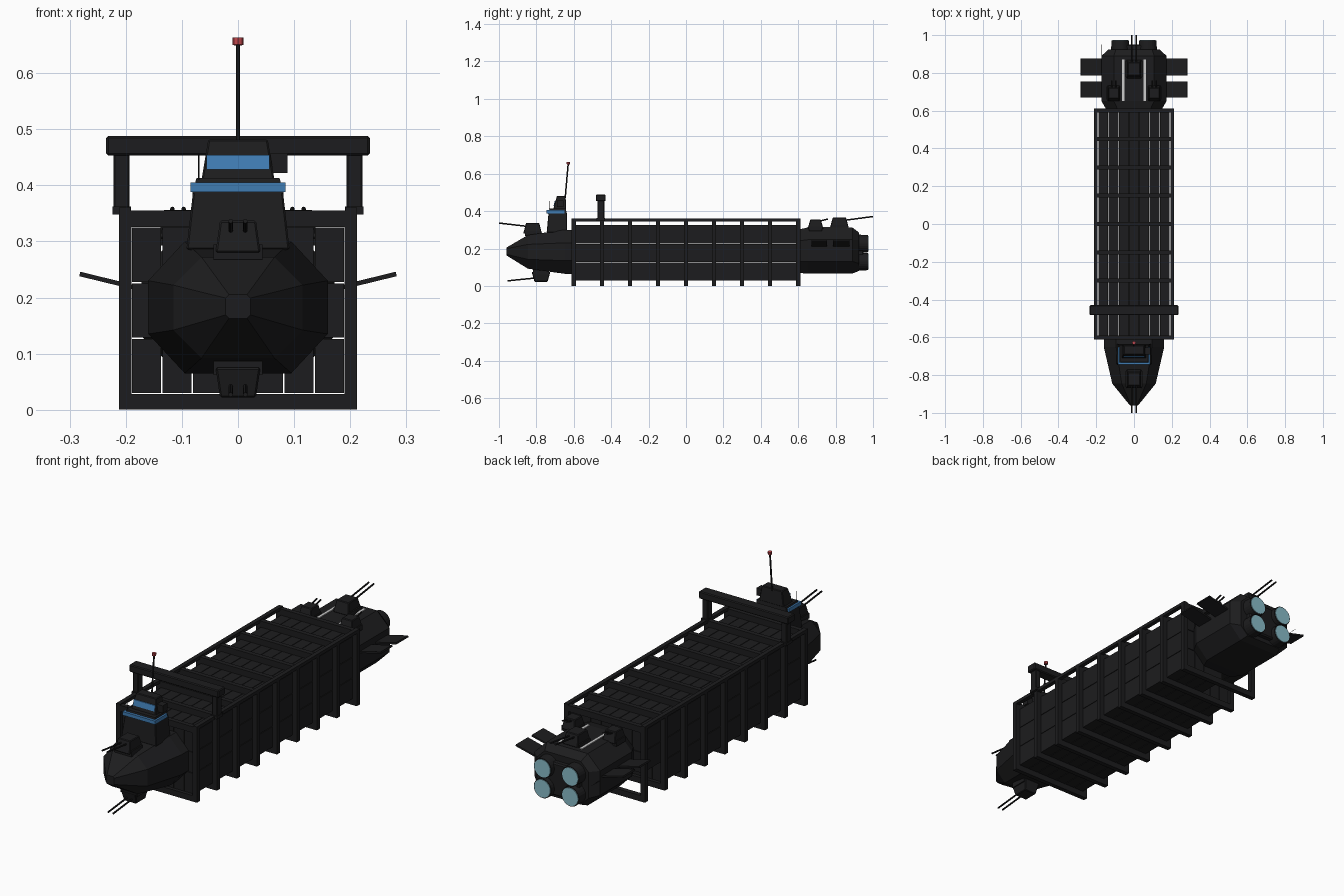
import bpy, bmesh
from mathutils import Vector, Matrix

if "Cube" in bpy.data.objects:
    bpy.data.objects.remove(bpy.data.objects["Cube"])


def material(name, col):
    m = bpy.data.materials.new(name)
    m.diffuse_color = (*col, 1)
    m.use_nodes = True
    m.node_tree.nodes["Principled BSDF"].inputs["Base Color"].default_value = m.diffuse_color
    return m


DARK = material("dark_hull", (0.012, 0.012, 0.013))
BLUE = material("window_blue", (0.05, 0.2, 0.45))
CYAN = material("engine_glow", (0.25, 0.5, 0.58))
RED = material("beacon_red", (0.5, 0.06, 0.07))
PALE = material("pale_stripe", (0.75, 0.75, 0.75))


def finish(name, bm, mat=DARK, bevel=0):
    bmesh.ops.recalc_face_normals(bm, faces=bm.faces)
    me = bpy.data.meshes.new(name)
    bm.to_mesh(me)
    bm.free()
    me.materials.append(mat)
    ob = bpy.data.objects.new(name, me)
    bpy.context.collection.objects.link(ob)
    if bevel:
        b = ob.modifiers.new("bevel", 'BEVEL')
        b.width, b.segments = bevel, 1
    return ob


def bridge(bm, rings):
    vs = [[bm.verts.new(p) for p in r] for r in rings]
    n = len(vs[0])
    for a, b in zip(vs, vs[1:]):
        for i in range(n):
            bm.faces.new((a[i], a[(i + 1) % n], b[(i + 1) % n], b[i]))
    bm.faces.new(vs[0])
    bm.faces.new(vs[-1])


def add_box(bm, x0, x1, y0, y1, z0, z1, ix=0, iy0=0, iy1=0):
    # box whose top can be inset to make a tapered block
    bridge(bm, [[(x0, y0, z0), (x1, y0, z0), (x1, y1, z0), (x0, y1, z0)],
                [(x0 + ix, y0 + iy0, z1), (x1 - ix, y0 + iy0, z1),
                 (x1 - ix, y1 - iy1, z1), (x0 + ix, y1 - iy1, z1)]])


def box(name, *dims, mat=DARK, bevel=0):
    bm = bmesh.new()
    add_box(bm, *dims)
    return finish(name, bm, mat, bevel)


def rod(name, p, q, r, mat=DARK, sides=8, r2=None):
    p, q = Vector(p), Vector(q)
    bm = bmesh.new()
    rot = (q - p).to_track_quat('Z', 'Y').to_matrix().to_4x4()
    bmesh.ops.create_cone(bm, cap_ends=True, segments=sides, radius1=r,
                          radius2=r if r2 is None else r2, depth=(q - p).length,
                          matrix=Matrix.Translation((p + q) / 2) @ rot)
    return finish(name, bm, mat)


def octagon_hull(name, sections):
    # sections: y, half width, bottom, top, chamfer x, chamfer z
    bm = bmesh.new()
    bridge(bm, [[(w - c, y, lo), (w, y, lo + d), (w, y, hi - d), (w - c, y, hi),
                 (c - w, y, hi), (-w, y, hi - d), (-w, y, lo + d), (c - w, y, lo)]
                for y, w, lo, hi, c, d in sections])
    return finish(name, bm)


# nose and rear hulls
octagon_hull("nose_hull", [(-0.96, 0.022, 0.163, 0.205, 0.006, 0.006),
                           (-0.845, 0.115, 0.092, 0.272, 0.05, 0.05),
                           (-0.65, 0.16, 0.065, 0.30, 0.065, 0.07),
                           (-0.60, 0.16, 0.065, 0.30, 0.065, 0.07)])
octagon_hull("rear_hull", [(0.595, 0.14, 0.07, 0.30, 0.06, 0.06),
                           (0.65, 0.172, 0.066, 0.312, 0.065, 0.065),
                           (0.89, 0.172, 0.066, 0.312, 0.065, 0.065),
                           (0.925, 0.135, 0.08, 0.285, 0.04, 0.04)])

# frame rings around the cargo
OUT, INN, TOP = 0.212, 0.19, 0.355
bm = bmesh.new()
ribs = [-0.6 + 0.15 * i for i in range(9)]
for y in ribs:
    a, b = y - 0.011, y + 0.011
    for s in (-1, 1):
        x0, x1 = sorted((s * INN, s * OUT))
        add_box(bm, x0, x1, a, b, 0, TOP)
    add_box(bm, -INN, INN, a, b, 0, 0.028)
    add_box(bm, -INN, INN, a, b, 0.326, TOP)
finish("cargo_frames", bm)
for s, side in ((-1, "left"), (1, "right")):
    x0, x1 = sorted((s * 0.192, s * OUT))
    box(side + "_top_rail", x0, x1, -0.611, 0.611, 0.345, 0.36)

# stacked containers, seven across, three high, one gap in the last bay
bm = bmesh.new()
W, H = 0.38 / 7, 0.298 / 3
for bay in range(8):
    y = ribs[bay]
    for col in range(7):
        for row in range(3):
            if bay == 7 and row == 0 and col < 3:
                continue
            x, z = -0.19 + col * W, 0.028 + row * H
            add_box(bm, x + 0.0014, x + W - 0.0014, y + 0.003, y + 0.147,
                    z + 0.0014, z + H - 0.0014)
finish("containers", bm)
box("central_spine", -0.075, 0.075, -0.6, 0.6, 0.13, 0.223)

# loading gantry over the cargo
for s, side in ((-1, "left"), (1, "right")):
    x0, x1 = sorted((s * 0.193, s * 0.222))
    box(side + "_gantry_leg", x0, x1, -0.473, -0.437, 0.35, 0.46, bevel=0.003)
    box(side + "_gantry_foot", x0 - 0.002, x1 + 0.002, -0.478, -0.432, 0.348, 0.362)
box("gantry_beam", -0.235, 0.235, -0.482, -0.43, 0.453, 0.488, bevel=0.004)

# bridge tower
box("bridge_base", -0.092, 0.092, -0.745, -0.635, 0.285, 0.39, 0.012, 0.01, 0.0, bevel=0.003)
box("lower_window", -0.085, 0.085, -0.745, -0.65, 0.388, 0.405, mat=BLUE)
box("bridge_deck", -0.082, 0.082, -0.738, -0.638, 0.385, 0.413, 0.008, 0.008, 0.004)
box("bridge_cabin", -0.065, 0.065, -0.71, -0.64, 0.41, 0.482, 0.012, 0.02, 0.004, bevel=0.003)
box("upper_window", -0.056, 0.056, -0.708, -0.68, 0.428, 0.454, 0, 0.006, 0, mat=BLUE)
box("sensor_box", 0.055, 0.088, -0.69, -0.655, 0.422, 0.457)
rod("mast", (0, -0.646, 0.47), (0, -0.63, 0.652), 0.004)
rod("mast_beacon", (0, -0.63, 0.65), (0, -0.629, 0.663), 0.0095, RED)
rod("whip_antenna", (-0.07, -0.732, 0.41), (-0.07, -0.732, 0.455), 0.001, sides=4)


# gun turrets with paired barrels
def turret(name, x, y0, y1, z0, z1, hw, start, end, gap=0.013):
    flip = z1 < z0
    box(name + "_ring", x - hw * 1.1, x + hw * 1.1, y0 + 0.008, y1 - 0.008,
        z0 + (0.012 if flip else -0.012), z0 + (z1 - z0) * 0.25)
    box(name + "_body", x - hw, x + hw, y0, y1, z0, z1, hw * 0.2, 0.015, 0.015, bevel=0.003)
    for s in (-1, 1):
        rod(f"{name}_barrel", (x + s * gap, *start), (x + s * gap, *end), 0.004)


turret("nose_turret", 0, -0.87, -0.77, 0.28, 0.337, 0.04, (-0.82, 0.315), (-0.9995, 0.336))
turret("belly_turret", 0, -0.825, -0.725, 0.075, 0.022, 0.04, (-0.79, 0.044), (-0.955, 0.027))
turret("rear_turret", 0, 0.77, 0.87, 0.312, 0.367, 0.04, (0.82, 0.347), (0.9995, 0.371))
for s, side in ((-1, "left"), (1, "right")):
    turret(side + "_stern_turret", s * 0.107, 0.65, 0.735, 0.305, 0.356, 0.034,
           (0.69, 0.34), (0.76, 0.358), 0.01)

# pale stripes on the rear deck and tail fins
for s, side in ((-1, "left"), (1, "right")):
    x0, x1 = sorted((s * 0.05, s * 0.063))
    box(side + "_deck_stripe", x0, x1, 0.65, 0.87, 0.30, 0.316, mat=PALE)
    for y0, y1, pos in ((0.67, 0.755, "front"), (0.785, 0.875, "rear")):
        bm = bmesh.new()
        bridge(bm, [[(s * x, y, z + h) for x, z, h in
                     ((0.16, 0.212, -0.004), (0.283, 0.242, -0.004),
                      (0.281, 0.242, 0.004), (0.16, 0.212, 0.004))] for y in (y0, y1)])
        finish(f"{side}_{pos}_fin", bm)
rod("stern_antenna", (-0.17, 0.87, 0.2), (-0.17, 0.95, 0.2), 0.001, sides=4)

# four engines with glowing ends
for s in (-1, 1):
    for z in (0.13, 0.226):
        ob = rod("engine_nozzle", (s * 0.073, 0.88, z), (s * 0.073, 0.972, z), 0.05, sides=24, r2=0.046)
        rod("engine_glow", (s * 0.073, 0.965, z), (s * 0.073, 0.975, z), 0.042, CYAN, 24)
box("engine_block", -0.1, 0.1, 0.91, 0.95, 0.1, 0.255, bevel=0.006)
